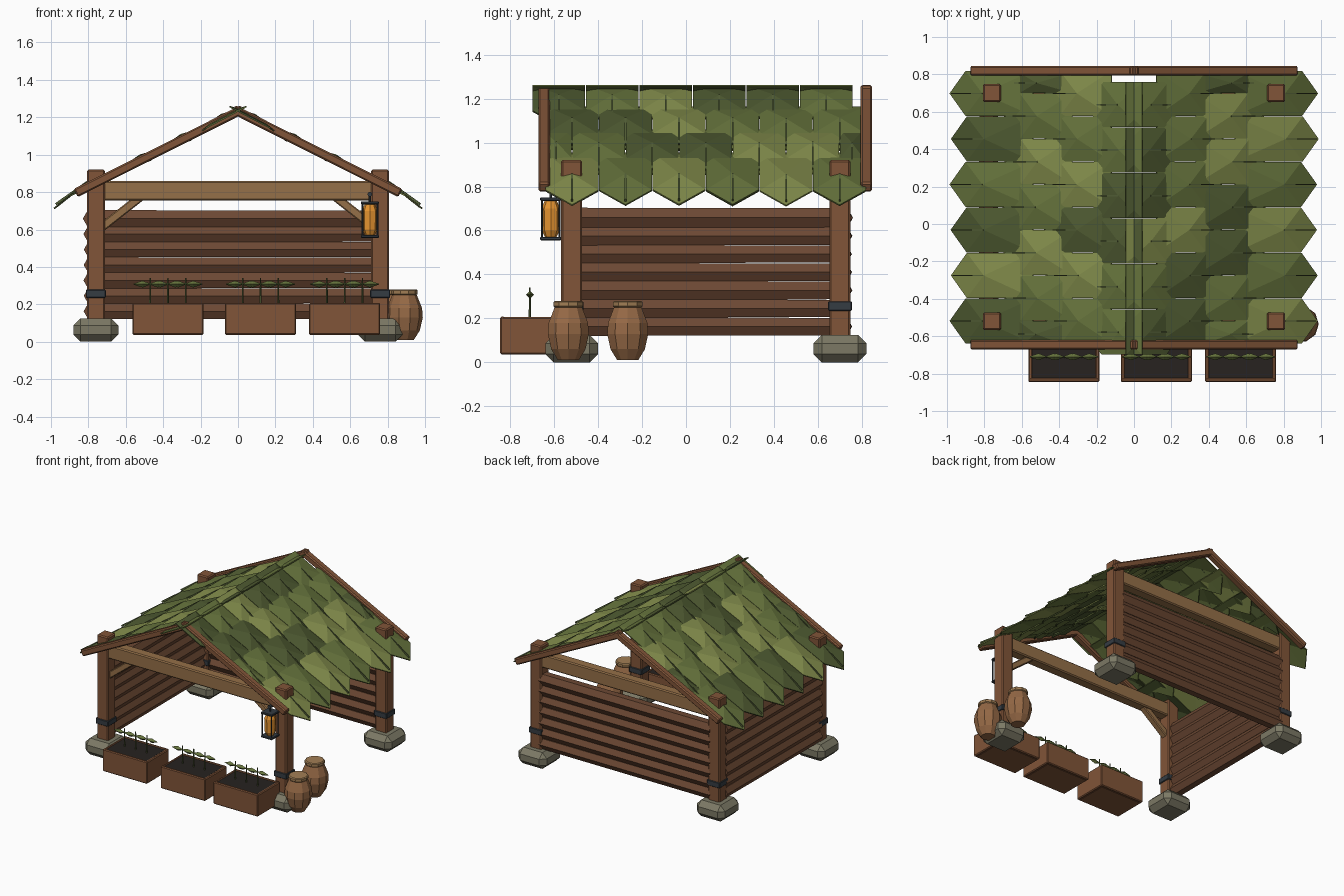
import bpy, bmesh, math, random
from mathutils import Matrix, Vector

if "Cube" in bpy.data.objects:
    bpy.data.objects.remove(bpy.data.objects["Cube"])
random.seed(4)

def mat(name, r, g, b):
    m = bpy.data.materials.new(name)
    m.diffuse_color = (r, g, b, 1)
    m.use_nodes = True
    m.node_tree.nodes["Principled BSDF"].inputs["Base Color"].default_value = m.diffuse_color
    return m

WOOD = mat("wood", .22, .09, .04)
LOG = mat("log", .15, .065, .033)
BEAM = mat("beam", .30, .16, .065)
STONE = mat("stone", .20, .19, .13)
IRON = mat("iron", .035, .045, .055)
GLOW = mat("glow", .80, .30, .03)
SOIL = mat("soil", .02, .016, .014)
CLAY = mat("barrel", .30, .14, .06)
RIM = mat("rim", .36, .21, .09)
STEM = mat("stem", .09, .12, .04)
GREENS = [mat("leaf_dark", .075, .10, .03), mat("leaf_mid", .13, .17, .045),
          mat("leaf_light", .22, .26, .07)]

def finish(name, bm, mats, bevel=0):
    bmesh.ops.recalc_face_normals(bm, faces=bm.faces)
    me = bpy.data.meshes.new(name)
    bm.to_mesh(me)
    bm.free()
    for m in mats:
        me.materials.append(m)
    ob = bpy.data.objects.new(name, me)
    bpy.context.collection.objects.link(ob)
    if bevel:
        mod = ob.modifiers.new("bevel", 'BEVEL')
        mod.width, mod.segments = bevel, 1
    return ob

def box(name, x, y, z, m, bevel=.008):
    """Box from (min, max) ranges."""
    bm = bmesh.new()
    c = [(a + b) / 2 for a, b in (x, y, z)]
    s = [b - a for a, b in (x, y, z)]
    bmesh.ops.create_cube(bm, size=1, matrix=Matrix.Translation(c) @ Matrix.Diagonal((*s, 1)))
    return finish(name, bm, [m], bevel)

def bar(name, a, b, wide, high, m, bevel=.006):
    """Rectangular bar from a to b in an xz plane, wide in y."""
    a, b = Vector(a), Vector(b)
    d = b - a
    rot = Matrix.Rotation(-math.atan2(d.z, d.x), 4, 'Y')
    bm = bmesh.new()
    bmesh.ops.create_cube(bm, size=1, matrix=Matrix.Translation((a + b) / 2) @ rot
                          @ Matrix.Diagonal((d.length, wide, high, 1)))
    return finish(name, bm, [m], bevel)

def lathe(name, profile, sides, loc, m, axis='Z', turn=0):
    """Closed faceted solid from (radius, height) points."""
    bm = bmesh.new()
    rings = [[bm.verts.new((r * math.cos(2 * math.pi * (i + turn) / sides),
                            r * math.sin(2 * math.pi * (i + turn) / sides), h))
              for i in range(sides)] for r, h in profile]
    for lo, hi in zip(rings, rings[1:]):
        for i in range(sides):
            j = (i + 1) % sides
            bm.faces.new((lo[i], lo[j], hi[j], hi[i]))
    bm.faces.new(rings[0][::-1])
    bm.faces.new(rings[-1])
    rot = {'Z': Matrix(), 'X': Matrix.Rotation(math.pi / 2, 4, 'Y'),
           'Y': Matrix.Rotation(-math.pi / 2, 4, 'X')}[axis]
    bm.transform(Matrix.Translation(loc) @ rot)
    return finish(name, bm, [m])

# Corner posts with stone feet and iron bands
for px in (-.76, .76):
    for py in (-.52, .70):
        box("post", (px - .048, px + .048), (py - .048, py + .048), (.08, .92), WOOD)
        box("foot_stone", (px - .12, px + .12), (py - .12, py + .12), (0, .125), STONE, .038)
        box("iron_band", (px - .054, px + .054), (py - .054, py + .054), (.235, .278), IRON, .004)

# Tie beams and front braces
for name, by in (("front_beam", -.52), ("back_beam", .70)):
    box(name, (-.79, .79), (by - .04, by + .04), (.755, .86), BEAM)
for s in (-1, 1):
    bar("brace", (s * .73, -.52, .61), (s * .50, -.52, .79), .05, .045, BEAM)

# Log walls: back and left side, the right side stays open
for i in range(7):
    z = .163 + i * .0825
    r = .05 + random.uniform(-.003, .003)
    lathe("back_log", [(r, -.73), (r * .95, .73)], 6, (0, .707, z), LOG, 'X', .5)
    lathe("left_log", [(r, -.58), (r * .95, .58)], 6, (-.777, .09, z), LOG, 'Y', 0)

# Bargeboards along both gables
for s in (-1, 1):
    for name, y in (("front_bargeboard", -.645), ("back_bargeboard", .82)):
        bar(name, (s * -.025, y, 1.243), (s * .868, y, .795), .052, .048, WOOD, .008)

# Leaf shingles: four rows a side, each leaf fanned from a raised centre
W = .2433
def slope(x):
    return 1.235 - .5 * x

def shingle_row(side, top, low, spans, lift):
    bm, ribs = bmesh.new(), bmesh.new()
    for a, b in spans:
        mid, x0 = (a + b) / 2, low + random.uniform(-.006, .006)
        pts = [(top, a + .002, slope(top) + lift - .01), (top, b - .002, slope(top) + lift - .01),
               (x0, b - .002, slope(x0) - .006), (x0 + .085, mid, slope(x0) - .073),
               (x0, a + .002, slope(x0) - .006)]
        vs = [bm.verts.new((side * x, y, z)) for x, y, z in pts]
        c = bm.verts.new((side * (x0 - .09), mid, slope(x0 - .09) + .022))
        k = random.randrange(3)
        for i in range(5):
            bm.faces.new((vs[i], vs[(i + 1) % 5], c)).material_index = k
        # Thin rib along the drooping tip
        p = Vector((side * (x0 - .09), mid, slope(x0 - .09) + .022))
        q = Vector((side * (x0 + .075), mid, slope(x0) - .05))
        d = q - p
        bmesh.ops.create_cube(ribs, size=1, matrix=Matrix.Translation((p + q) / 2)
                              @ Matrix.Rotation(-math.atan2(d.z, d.x), 4, 'Y')
                              @ Matrix.Diagonal((d.length, .007, .012, 1)))
    ob = finish("shingle_row", bm, GREENS)
    mod = ob.modifiers.new("thickness", 'SOLIDIFY')
    mod.thickness, mod.offset = .008, 0
    finish("leaf_ribs", ribs, [STEM])

def spans(y0, n):
    return [(y0 + i * W, y0 + (i + 1) * W) for i in range(n)]

full = spans(-.64, 6)
half = [(-.66, -.5183)] + spans(-.5183, 5) + [(.6983, .81)]
for s in (-1, 1):
    shingle_row(s, .54, .895, full, -.004)
    shingle_row(s, .33, .61, half, -.004)
    shingle_row(s, .12, .39, full, -.004)
    shingle_row(s, -.045, .175, spans(-.70, 6), .01)

# Planters with soil and sprouts
for cx in (-.375, .12, .57):
    x0, x1, y0, y1 = cx - .19, cx + .19, -.845, -.575
    box("planter_base", (x0 + .01, x1 - .01), (y0 + .01, y1 - .01), (.035, .16), WOOD)
    for ya in (y0, y1 - .022):
        box("planter_long_side", (x0, x1), (ya, ya + .022), (.037, .208), WOOD, .006)
    for xa in (x0, x1 - .022):
        box("planter_short_side", (xa, xa + .022), (y0 + .01, y1 - .01), (.037, .206), WOOD, .006)
    box("soil", (x0 + .02, x1 - .02), (y0 + .02, y1 - .02), (.15, .203), SOIL, 0)
    for dx in (-.095, 0, .095):
        lathe("sprout_stem", [(.006, .19), (.004, .34)], 5, (cx + dx, -.71, 0), STEM)
        for s in (-1, 1):
            lathe("sprout_leaf", [(.003, 0), (.018, s * .04), (.002, s * .09)], 4,
                  (cx + dx, -.71, .308), GREENS[1], 'X')

# Barrels beside the right front post
for bx, by in ((.89, -.535), (.84, -.265)):
    lathe("barrel", [(.05, .01), (.082, .06), (.098, .13), (.094, .18), (.066, .25)],
          10, (bx, by, 0), CLAY)
    lathe("barrel_rim", [(.062, .248), (.071, .256), (.071, .274), (.064, .28)],
          10, (bx, by, 0), RIM)

# Hanging lantern
lx, ly = .705, -.615
lathe("lantern_glass", [(.024, .565), (.040, .60), (.042, .70), (.026, .738)], 8, (lx, ly, 0), GLOW)
for z in (.555, .735):
    box("lantern_plate", (lx - .048, lx + .048), (ly - .048, ly + .048), (z, z + .016), IRON, .004)
for sx in (-1, 1):
    for sy in (-1, 1):
        lathe("lantern_bar", [(.005, .56), (.005, .745)], 5, (lx + sx * .04, ly + sy * .04, 0), IRON)
lathe("lantern_hook", [(.006, .74), (.006, .79)], 6, (lx, ly, 0), IRON)
lathe("lantern_bracket", [(.013, -.015), (.013, .08)], 8, (lx, ly, .788), IRON, 'Y')
